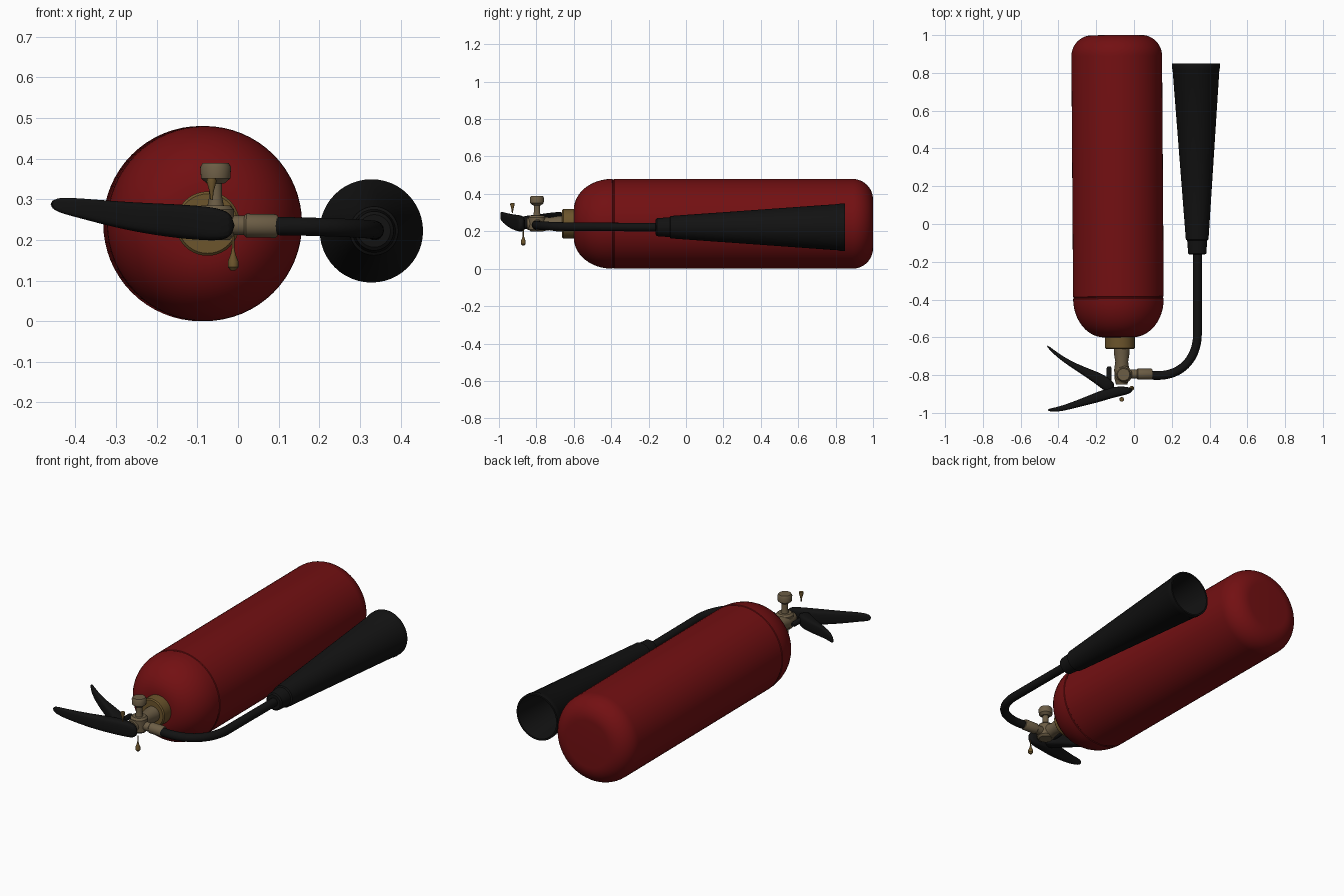
import bpy, bmesh, math
from mathutils import Vector

if "Cube" in bpy.data.objects:
    bpy.data.objects.remove(bpy.data.objects["Cube"], do_unlink=True)


def material(name, color):
    m = bpy.data.materials.new(name)
    m.use_nodes = True
    m.diffuse_color = (*color, 1)
    bsdf = next(n for n in m.node_tree.nodes if n.type == 'BSDF_PRINCIPLED')
    bsdf.inputs["Base Color"].default_value = (*color, 1)
    return m


RED = material("tank red", (0.17, 0.005, 0.006))
BLACK = material("rubber black", (0.006, 0.006, 0.006))
BRASS = material("brass", (0.15, 0.09, 0.025))
BRONZE = material("pale bronze", (0.15, 0.11, 0.06))


def finish(obj, angle=35):
    bpy.ops.object.select_all(action='DESELECT')
    obj.select_set(True)
    bpy.context.view_layer.objects.active = obj
    bpy.ops.object.shade_smooth_by_angle(angle=math.radians(angle))


def skin(name, rings, mat):
    """Bridge a list of point rings and cap both ends."""
    bm = bmesh.new()
    loops = [[bm.verts.new(p) for p in ring] for ring in rings]
    n = len(loops[0])
    for a, b in zip(loops, loops[1:]):
        for i in range(n):
            j = (i + 1) % n
            bm.faces.new((a[i], a[j], b[j], b[i]))
    bm.faces.new(loops[0][::-1])
    bm.faces.new(loops[-1])
    bmesh.ops.recalc_face_normals(bm, faces=bm.faces)
    mesh = bpy.data.meshes.new(name)
    bm.to_mesh(mesh)
    bm.free()
    mesh.materials.append(mat)
    obj = bpy.data.objects.new(name, mesh)
    bpy.context.collection.objects.link(obj)
    return obj


def lathe(name, profile, start, axis, mat, sides=32):
    """Revolve (distance, radius) pairs about an axis."""
    start, axis = Vector(start), Vector(axis)
    q = axis.to_track_quat('Z', 'Y')
    turns = [2 * math.pi * i / sides for i in range(sides)]
    rings = [[start + q @ Vector((r * math.cos(t), r * math.sin(t), d)) for t in turns]
             for d, r in profile]
    obj = skin(name, rings, mat)
    finish(obj)
    return obj


def lever(name, path, mat, sides=16):
    """Sweep a rounded box section along (x, y, z, half width, half height)."""
    rings = []
    for i, (x, y, z, w, h) in enumerate(path):
        a, b = path[max(i - 1, 0)], path[min(i + 1, len(path) - 1)]
        side = Vector((a[1] - b[1], b[0] - a[0], 0)).normalized()
        ring = []
        for k in range(sides):
            t = 2 * math.pi * k / sides
            c, s = math.cos(t), math.sin(t)
            u, v = (math.copysign(abs(e) ** 0.6, e) for e in (c, s))
            ring.append(Vector((x, y, z)) + side * w * u + Vector((0, 0, h * v)))
        rings.append(ring)
    obj = skin(name, rings, mat)
    obj.modifiers.new("smooth", 'SUBSURF').levels = 2
    obj.modifiers["smooth"].render_levels = 2
    finish(obj, 60)


def arc(d0, r0, dd, dr, rising, steps=12):
    """Quarter ellipse used for the shoulder and the base corner."""
    out = []
    for i in range(steps + 1):
        t = math.pi / 2 * i / steps
        if rising:
            out.append((d0 + dd * (1 - math.cos(t)), r0 + dr * math.sin(t)))
        else:
            out.append((d0 + dd * math.sin(t), r0 - dr * (1 - math.cos(t))))
    return out


# Tank: domed shoulder, fine seam, straight wall and rounded base
R = 0.24
profile = arc(0, 0.075, 0.205, R - 0.075, True)
profile += [(0.208, R - 0.003), (0.213, R - 0.003), (0.216, R)]
profile += arc(1.49, R, 0.11, 0.11, False)
lathe("tank", profile, (-0.081, -0.6, 0.24), (-0.007, 1, 0), RED, 64)

# Collar, neck and valve block
lathe("collar", [(0, 0.073), (0.006, 0.079), (0.08, 0.079)],
      (-0.075, -0.662, 0.24), (0, 1, 0), BRASS, 40)
lathe("valve_neck", [(0, 0.03), (0.03, 0.038), (0.08, 0.04), (0.12, 0.034), (0.17, 0.042), (0.2, 0.042)],
      (-0.065, -0.85, 0.24), (0, 1, 0), BRONZE)
lathe("valve_block", [(0, 0.035), (0.01, 0.045), (0.075, 0.045), (0.085, 0.035)],
      (-0.055, -0.797, 0.2), (0, 0, 1), BRONZE)
lathe("outlet", [(0, 0.024), (0.075, 0.024), (0.08, 0.029), (0.152, 0.029), (0.158, 0.025)],
      (-0.06, -0.795, 0.237), (1, 0, -0.02), BRONZE)

# Pressure post with its cap
lathe("post", [(0, 0.022), (0.03, 0.016), (0.07, 0.016)],
      (-0.055, -0.797, 0.275), (0, 0, 1), BRONZE, 20)
lathe("post_cap", [(0, 0.022), (0.012, 0.036), (0.04, 0.038), (0.05, 0.032)],
      (-0.055, -0.797, 0.339), (0, 0, 1), BRONZE)

# Safety pin ends
lathe("pin_head", [(0, 0.003), (0.02, 0.005), (0.045, 0.012), (0.054, 0.011)],
      (-0.065, -0.928, 0.298), (0, 0, 1), BRASS, 16)
lathe("pin_drop", [(0, 0.006), (0.008, 0.013), (0.022, 0.013), (0.04, 0.006), (0.055, 0.003), (0.085, 0.003)],
      (-0.012, -0.87, 0.125), (0, 0, 1), BRASS, 16)

# Squeeze lever, carrying handle and pivot
lever("squeeze_lever", [(-0.005, -0.88, 0.235, 0.017, 0.038), (-0.1, -0.885, 0.242, 0.03, 0.044),
                        (-0.2, -0.92, 0.25, 0.027, 0.04), (-0.3, -0.952, 0.262, 0.018, 0.033),
                        (-0.4, -0.983, 0.28, 0.014, 0.024), (-0.46, -0.985, 0.288, 0.006, 0.016)], BLACK)
lever("carry_handle", [(-0.11, -0.88, 0.245, 0.035, 0.036), (-0.17, -0.825, 0.248, 0.035, 0.038),
                       (-0.3, -0.762, 0.262, 0.016, 0.032), (-0.4, -0.7, 0.28, 0.011, 0.024),
                       (-0.463, -0.642, 0.288, 0.005, 0.014)], BLACK)
lathe("handle_pivot", [(0, 0.014), (0.09, 0.014), (0.1, 0.009)],
      (-0.132, -0.855, 0.25), (0, 1, 0), BLACK, 16)

# Hose: a bend from the outlet into a straight run
curve = bpy.data.curves.new("hose", 'CURVE')
curve.dimensions = '3D'
curve.bevel_depth = 0.023
curve.bevel_resolution = 5
curve.resolution_u = 20
curve.use_fill_caps = True
spline = curve.splines.new('BEZIER')
spline.bezier_points.add(2)
nodes = [((0.085, -0.8, 0.234), (0.08, 0, 0)),
         ((0.336, -0.58, 0.224), (0, 0.12, 0)),
         ((0.336, -0.14, 0.222), (0, 0.1, 0))]
for point, (co, handle) in zip(spline.bezier_points, nodes):
    point.co = co
    point.handle_left = Vector(co) - Vector(handle)
    point.handle_right = Vector(co) + Vector(handle)
spline.bezier_points[0].handle_right = (0.25, -0.82, 0.232)
spline.bezier_points[1].handle_left = (0.336, -0.71, 0.226)
curve.materials.append(BLACK)
hose = bpy.data.objects.new("hose", curve)
bpy.context.collection.objects.link(hose)

# Discharge horn: stepped sleeve and hollow flared cone
lathe("horn", [(0, 0.04), (0.006, 0.048), (0.075, 0.053), (0.08, 0.06), (0.98, 0.124), (0.985, 0.127),
               (1.012, 0.127), (1.012, 0.118), (0.12, 0.048)],
      (0.335, -0.162, 0.222), (-0.007, 1, 0), BLACK, 48)
